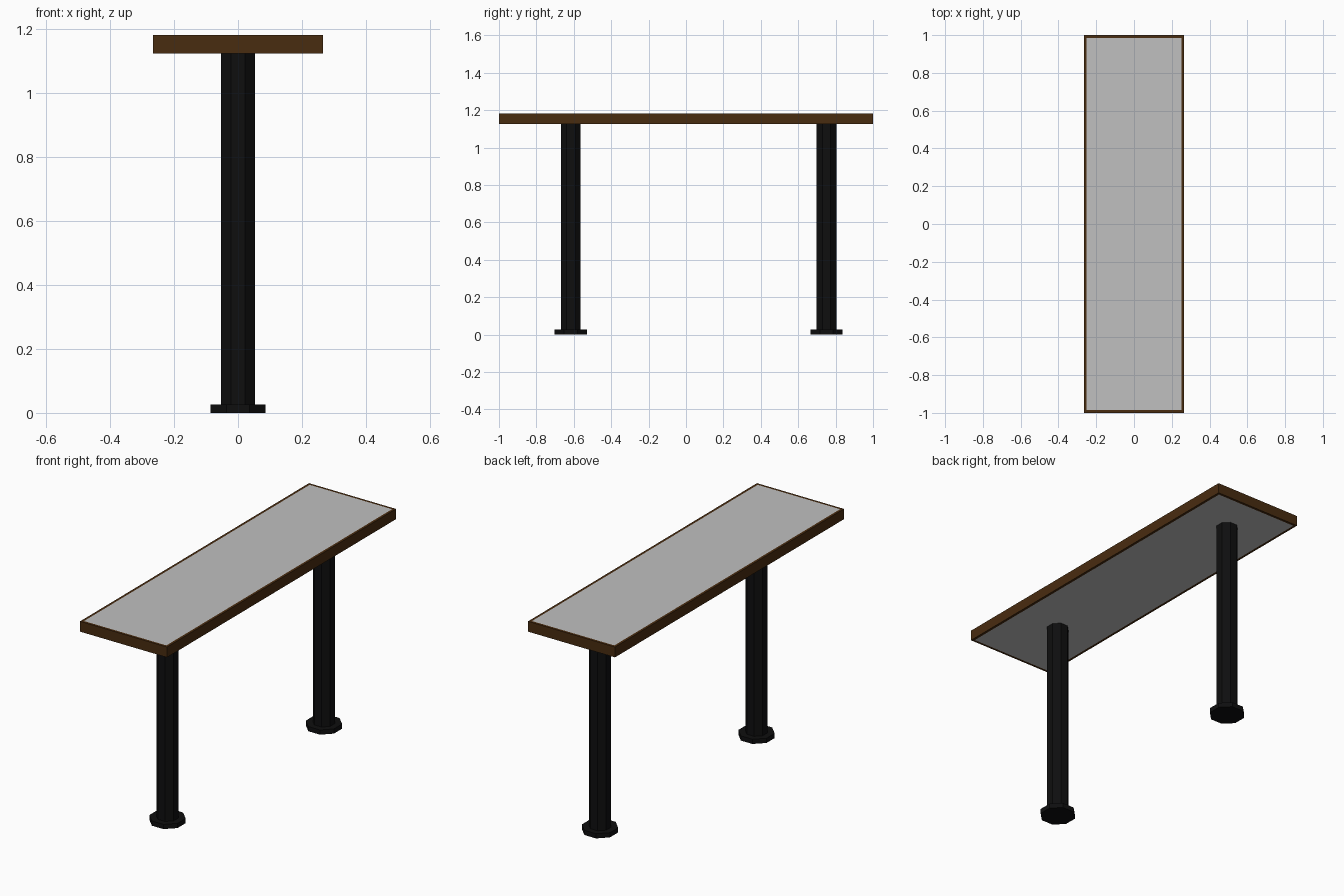
import bpy, bmesh, math

if "Cube" in bpy.data.objects:
    bpy.data.objects.remove(bpy.data.objects["Cube"])


def material(name, rgb):
    m = bpy.data.materials.new(name)
    m.diffuse_color = (*rgb, 1.0)
    m.use_nodes = True
    m.node_tree.nodes["Principled BSDF"].inputs["Base Color"].default_value = m.diffuse_color
    return m


BROWN = material("dark wood", (0.066, 0.025, 0.005))
GREY = material("light grey", (0.53, 0.53, 0.53))
BLACK = material("black metal", (0.0045, 0.0045, 0.0048))


def box(name, x, y, z, mat):
    """Box from (min, max) ranges."""
    bm = bmesh.new()
    bmesh.ops.create_cube(bm, size=1)
    for v in bm.verts:
        for i, r in enumerate((x, y, z)):
            v.co[i] = r[1] if v.co[i] > 0 else r[0]
    return finish(name, bm, mat)


def octagon_post(name, y, radius, z0, z1, mat):
    """Upright eight-sided post with flats facing the axes."""
    bm = bmesh.new()
    bmesh.ops.create_cone(bm, cap_ends=True, segments=8,
                          radius1=radius, radius2=radius, depth=z1 - z0)
    bmesh.ops.rotate(bm, verts=bm.verts, cent=(0, 0, 0), matrix=ROT)
    # make sure a flat, not a corner, faces +x
    bmesh.ops.translate(bm, verts=bm.verts, vec=(0, y, (z0 + z1) / 2))
    return finish(name, bm, mat)


def finish(name, bm, mat):
    me = bpy.data.meshes.new(name)
    bm.to_mesh(me)
    bm.free()
    me.materials.append(mat)
    ob = bpy.data.objects.new(name, me)
    bpy.context.collection.objects.link(ob)
    return ob


from mathutils import Matrix
ROT = Matrix.Rotation(math.radians(22.5), 3, 'Z')

W, L, RIM = 0.266, 1.0, 0.014
Z0, Z1 = 1.125, 1.182

# Wooden edging around the top
for side, s in (("left", -1), ("right", 1)):
    box(side + "_edging", sorted((s * W, s * (W - RIM))), (-L, L), (Z0, Z1), BROWN)
for side, s in (("front", -1), ("back", 1)):
    box(side + "_edging", (-W + RIM, W - RIM), sorted((s * L, s * (L - RIM))), (Z0, Z1), BROWN)

# Grey table panel inside the edging
box("table_panel", (-W + RIM, W - RIM), (-L + RIM, L - RIM), (Z0, Z1), GREY)

# Legs with foot plates
for side, y in (("front", -0.616), ("back", 0.751)):
    octagon_post(side + "_leg", y, 0.0575, 0.02, Z0, BLACK)
    octagon_post(side + "_foot", y, 0.093, 0.0, 0.026, BLACK)
